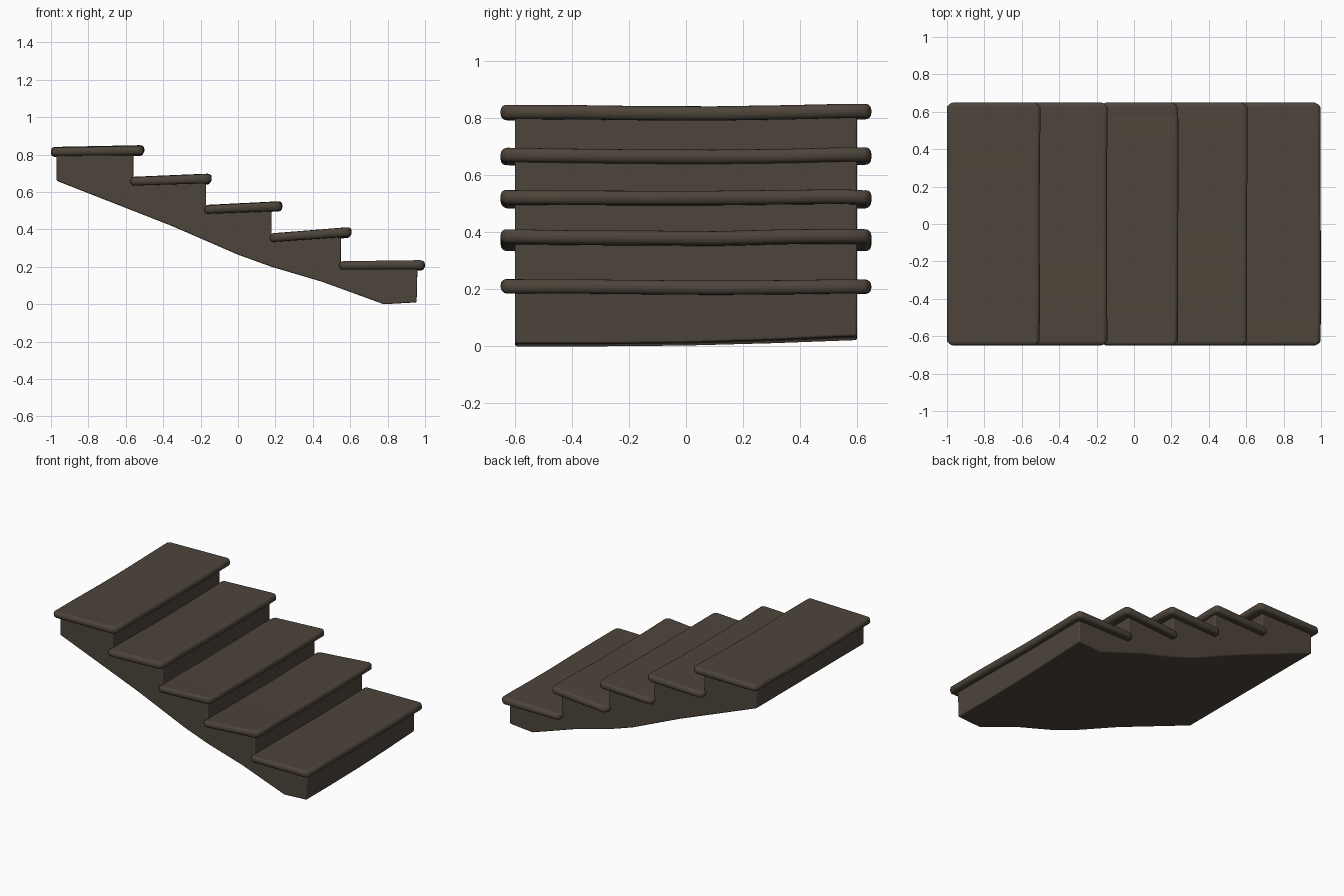
import bpy, bmesh, math, random

random.seed(4)
if "Cube" in bpy.data.objects:
    bpy.data.objects.remove(bpy.data.objects["Cube"], do_unlink=True)

wood = bpy.data.materials.new("dark_brown_wood")
wood.use_nodes = True
colour = (0.075, 0.059, 0.043, 1)
wood.diffuse_color = colour
wood.node_tree.nodes["Principled BSDF"].inputs["Base Color"].default_value = colour


def loft(name, stations, section, bevel):
    """Skin the x-z outline given by section(y) along the y stations."""
    bm = bmesh.new()
    rings = [[bm.verts.new((x, y, z)) for x, z in section(y)] for y in stations]
    n = len(rings[0])
    for a, b in zip(rings, rings[1:]):
        for i in range(n):
            j = (i + 1) % n
            bm.faces.new((a[i], a[j], b[j], b[i]))
    bm.faces.new(rings[0])
    bm.faces.new(rings[-1])
    bmesh.ops.recalc_face_normals(bm, faces=bm.faces)
    mesh = bpy.data.meshes.new(name)
    bm.to_mesh(mesh)
    bm.free()
    mesh.materials.append(wood)
    obj = bpy.data.objects.new(name, mesh)
    bpy.context.collection.objects.link(obj)
    mod = obj.modifiers.new("rounded_edges", 'BEVEL')
    mod.width = bevel
    mod.segments = 4
    mod.limit_method = 'ANGLE'
    mod.angle_limit = math.radians(50)
    bpy.ops.object.select_all(action='DESELECT')
    obj.select_set(True)
    bpy.context.view_layer.objects.active = obj
    bpy.ops.object.shade_smooth_by_angle(angle=math.radians(40))
    return obj


# Stepped body with a gently sagging underside
steps = [(-0.97, 0.66), (-0.97, 0.82), (-0.56, 0.82), (-0.56, 0.665),
         (-0.17, 0.665), (-0.17, 0.52), (0.18, 0.52), (0.18, 0.365),
         (0.55, 0.365), (0.55, 0.21), (0.96, 0.21)]
underside = [(0.955, 0.01), (0.78, 0.0), (0.45, 0.12), (0.18, 0.2),
             (0, 0.265), (-0.3, 0.395), (-0.37, 0.425), (-0.6, 0.515)]


def body_section(y):
    lift = 0.028 * max(0, (y + 0.2) / 0.8) ** 1.5
    return steps + [(x, z + lift * max(0, x)) for x, z in underside]


loft("stair_body", [-0.6, -0.3, 0, 0.3, 0.6], body_section, 0.008)

# Treads: back x, nose x, then top height at the back and at the nose
treads = [(-1.0, -0.5, 0.842, 0.852), (-0.575, -0.14, 0.682, 0.7),
          (-0.18, 0.238, 0.532, 0.553), (0.17, 0.608, 0.38, 0.415),
          (0.54, 1.0, 0.232, 0.238)]
rows = [-0.65, -0.625, -0.4, -0.15, 0.1, 0.35, 0.55, 0.625, 0.65]

for number, (back, nose, top_back, top_nose) in enumerate(treads, 1):
    wobble = {y: random.uniform(-0.005, 0) for y in rows}

    def tread_section(y):
        pull = 0.018 if abs(y) > 0.64 else 0
        dip = wobble[y] - 0.006 * (1 - abs(y) / 0.65)
        a, b = back + pull, nose - pull + wobble[y]
        za, zb = top_back + dip, top_nose + dip
        return [(a, za - 0.045), (a, za), (b, zb), (b, zb - 0.05)]

    loft("tread_%d" % number, rows, tread_section, 0.021)
